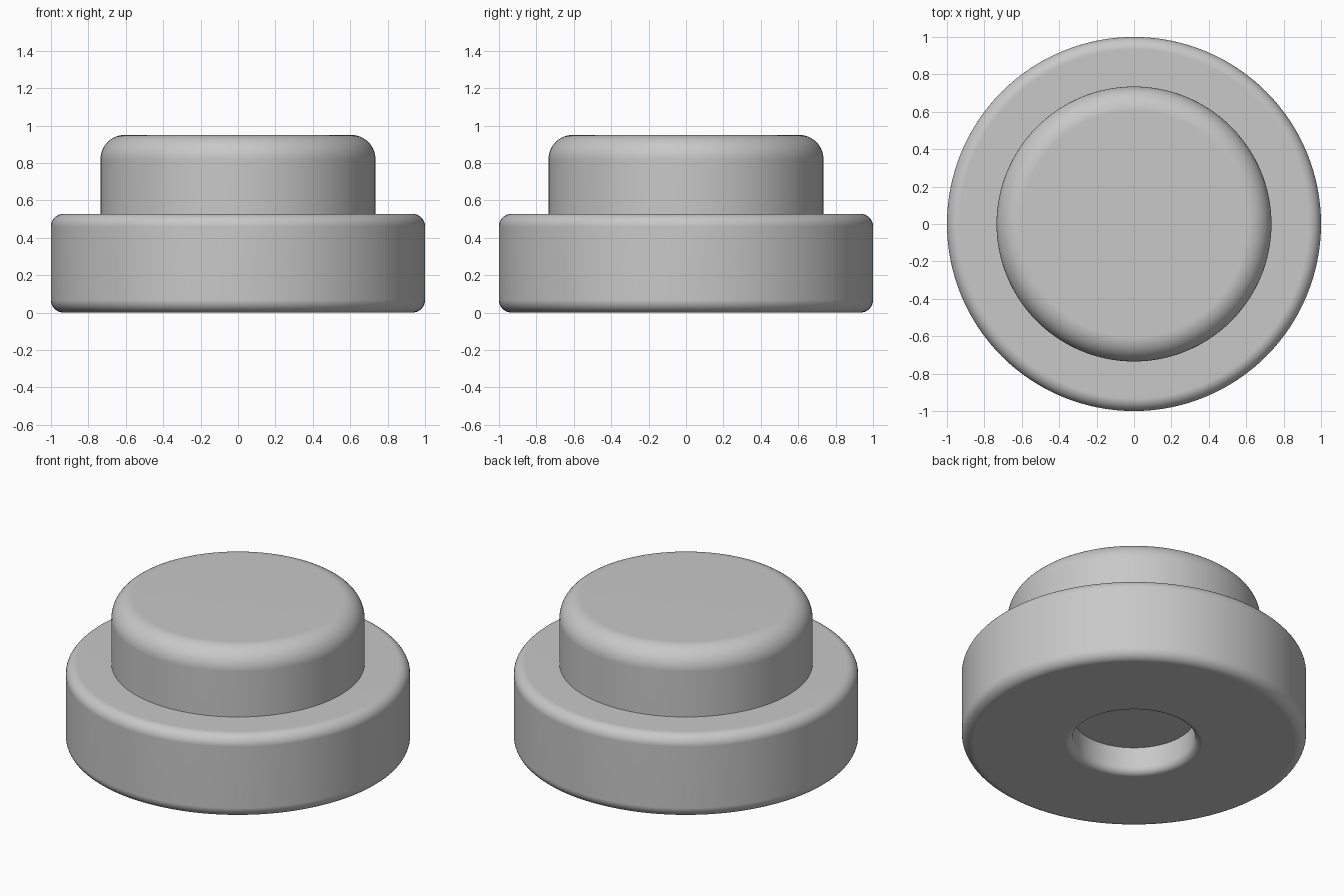
import bpy
import bmesh
from math import cos, sin, pi, radians
from mathutils import Vector

cube = bpy.data.objects.get("Cube")
if cube:
    bpy.data.objects.remove(cube, do_unlink=True)

SEGMENTS = 128
BASE_R, BASE_H, BASE_ROUND = 1.0, 0.528, 0.067
CAP_R, CAP_H, CAP_ROUND = 0.735, 0.95, 0.13
HOLE_R, HOLE_DEPTH, HOLE_ROUND = 0.355, 0.17, 0.045


def arc(cx, cz, radius, start, end, steps=8):
    """Points (radius from axis, height) along a rounded edge, angles in degrees."""
    angles = [radians(start + (end - start) * i / steps) for i in range(steps + 1)]
    return [(cx + radius * cos(a), cz + radius * sin(a)) for a in angles]


# Half profile, from the recess ceiling round the outside to the top centre
profile = [(0, HOLE_DEPTH), (HOLE_R, HOLE_DEPTH)]
profile += arc(HOLE_R + HOLE_ROUND, HOLE_ROUND, HOLE_ROUND, 180, 270)
profile += arc(BASE_R - BASE_ROUND, BASE_ROUND, BASE_ROUND, -90, 0)
profile += arc(BASE_R - BASE_ROUND, BASE_H - BASE_ROUND, BASE_ROUND, 0, 90)
profile += [(CAP_R, BASE_H)]
profile += arc(CAP_R - CAP_ROUND, CAP_H - CAP_ROUND, CAP_ROUND, 0, 90, 12)
profile += [(0, CAP_H)]

# Revolve the profile into one closed solid
bm = bmesh.new()
verts = [bm.verts.new((r, 0, z)) for r, z in profile]
edges = [bm.edges.new(pair) for pair in zip(verts, verts[1:])]
bmesh.ops.spin(bm, geom=verts + edges, cent=Vector(), axis=Vector((0, 0, 1)),
               angle=2 * pi, steps=SEGMENTS, use_duplicate=False)
bmesh.ops.remove_doubles(bm, verts=bm.verts[:], dist=0.0001)
bmesh.ops.recalc_face_normals(bm, faces=bm.faces[:])
mesh = bpy.data.meshes.new("stepped_bumper")
bm.to_mesh(mesh)
bm.free()

bumper = bpy.data.objects.new("stepped_bumper", mesh)
bpy.context.collection.objects.link(bumper)

# Plain grey material
grey = bpy.data.materials.new("light_grey")
grey.use_nodes = True
colour = (0.58, 0.58, 0.58, 1)
grey.diffuse_color = colour
for node in grey.node_tree.nodes:
    if node.type == "BSDF_PRINCIPLED":
        node.inputs["Base Color"].default_value = colour
mesh.materials.append(grey)

# Smooth rounded edges, crisp corners, flat faces kept flat
bpy.ops.object.select_all(action="DESELECT")
bumper.select_set(True)
bpy.context.view_layer.objects.active = bumper
bpy.ops.object.shade_smooth_by_angle(angle=radians(35))
weighted = bumper.modifiers.new("flat_face_normals", "WEIGHTED_NORMAL")
weighted.keep_sharp = True
